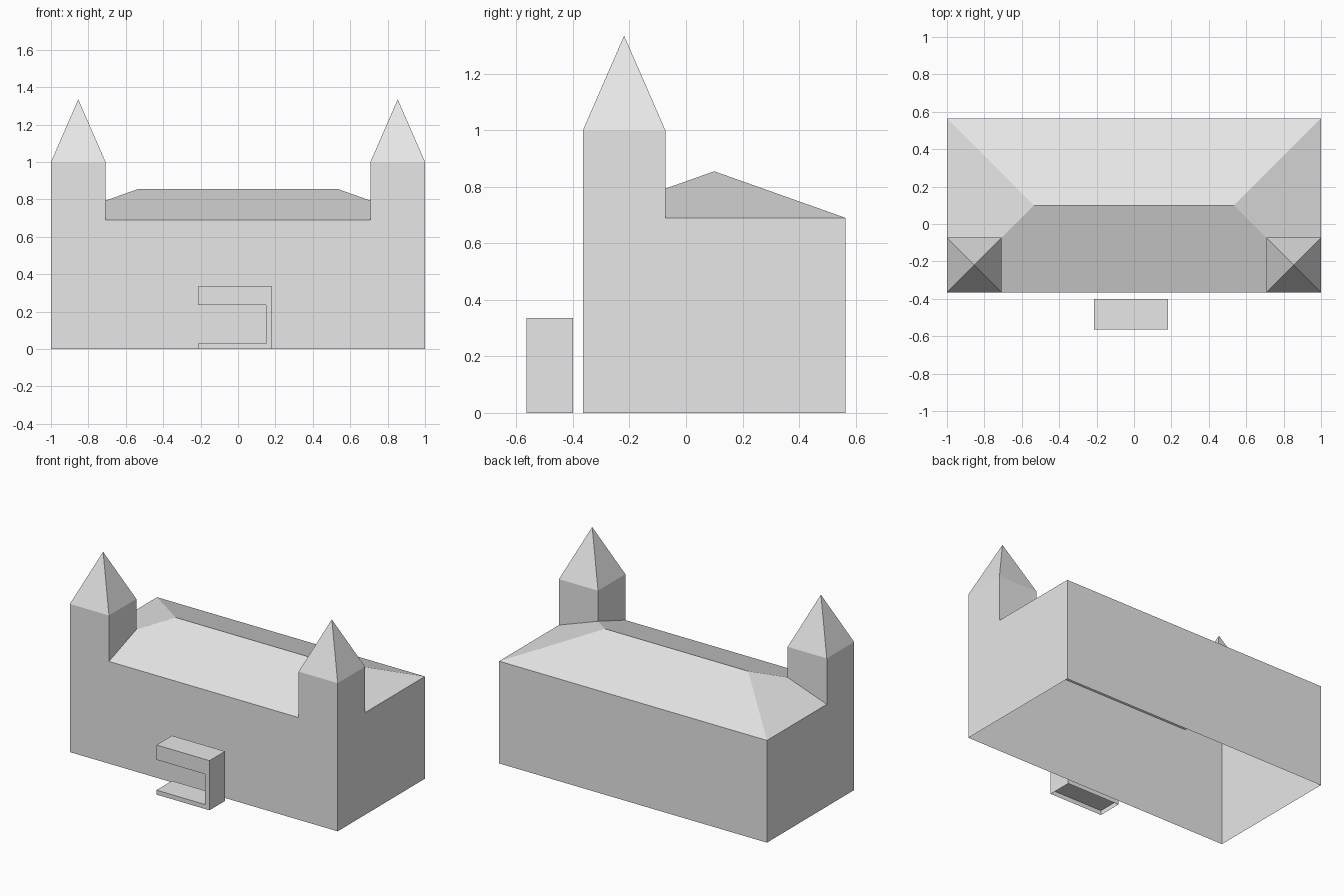
import bpy
import bmesh

if "Cube" in bpy.data.objects:
    bpy.data.objects.remove(bpy.data.objects["Cube"], do_unlink=True)

# Single plain colour
grey = bpy.data.materials.new("light_grey")
grey.use_nodes = True
colour = (0.8, 0.8, 0.8, 1)
grey.diffuse_color = colour
grey.node_tree.nodes["Principled BSDF"].inputs["Base Color"].default_value = colour

# Main dimensions
HALF = 1.0
FRONT, BACK = -0.365, 0.565
EAVES, RIDGE = 0.69, 0.855
RIDGE_X, RIDGE_Y = 0.535, 0.1
TOWER = 0.292
INNER, TOWER_BACK = HALF - TOWER, FRONT + TOWER
TOWER_TOP, SPIRE_TOP = 1.0, 1.335
# Height of the roof where a hip meets the tower corner
HIP_Z = EAVES + (RIDGE - EAVES) * TOWER / (RIDGE_Y - FRONT)


def make(name, polygons):
    """Build a flat-shaded object from polygons given as lists of points."""
    bm = bmesh.new()
    for points in polygons:
        bm.faces.new([bm.verts.new(p) for p in points])
    bmesh.ops.remove_doubles(bm, verts=bm.verts, dist=0.0001)
    mesh = bpy.data.meshes.new(name)
    bm.to_mesh(mesh)
    bm.free()
    mesh.materials.append(grey)
    obj = bpy.data.objects.new(name, mesh)
    bpy.context.collection.objects.link(obj)
    return obj


def ring(x0, x1, y0, y1):
    return [(x0, y0), (x1, y0), (x1, y1), (x0, y1)]


def walls(corners, z0, z1):
    """Outward facing walls around a counter-clockwise footprint."""
    pairs = zip(corners, corners[1:] + corners[:1])
    return [[(*a, z0), (*b, z0), (*b, z1), (*a, z1)] for a, b in pairs]


# Hall walls, open underneath
make("hall_walls", walls(ring(-HALF, HALF, FRONT, BACK), 0, EAVES))

# Hipped roof, notched around the front towers
left_ridge, right_ridge = [(s * RIDGE_X, RIDGE_Y, RIDGE) for s in (-1, 1)]
slopes = [
    [(-INNER, FRONT, EAVES), (INNER, FRONT, EAVES), (INNER, TOWER_BACK, HIP_Z),
     right_ridge, left_ridge, (-INNER, TOWER_BACK, HIP_Z)],
    [(HALF, BACK, EAVES), (-HALF, BACK, EAVES), left_ridge, right_ridge],
]
end = [(HALF, TOWER_BACK, EAVES), (HALF, BACK, EAVES), right_ridge,
       (INNER, TOWER_BACK, HIP_Z)]
slopes += [end, [(-x, y, z) for x, y, z in reversed(end)]]
make("hipped_roof", slopes)

# Front towers with pyramid spires
for side, x0 in (("right", -HALF), ("left", INNER)):
    base = ring(x0, x0 + TOWER, FRONT, TOWER_BACK)
    make(side + "_tower", walls(base, EAVES, TOWER_TOP))
    apex = (x0 + TOWER / 2, FRONT + TOWER / 2, SPIRE_TOP)
    make(side + "_spire", [[(*a, TOWER_TOP), (*b, TOWER_TOP), apex]
                           for a, b in zip(base, base[1:] + base[:1])])

# Free-standing porch: a C profile extruded in depth, open underneath
profile = [(-0.213, 0), (0.183, 0), (0.183, 0.335), (-0.213, 0.335),
           (-0.213, 0.235), (0.15, 0.235), (0.15, 0.03), (-0.213, 0.03)]
P_FRONT, P_BACK = -0.565, -0.4
front_face = [(x, P_FRONT, z) for x, z in profile]
back_face = [(x, P_BACK, z) for x, z in profile]
porch = [front_face, back_face[::-1]]
for i in range(1, len(profile)):
    j = (i + 1) % len(profile)
    porch.append([front_face[i], back_face[i], back_face[j], front_face[j]])
make("porch", porch)
